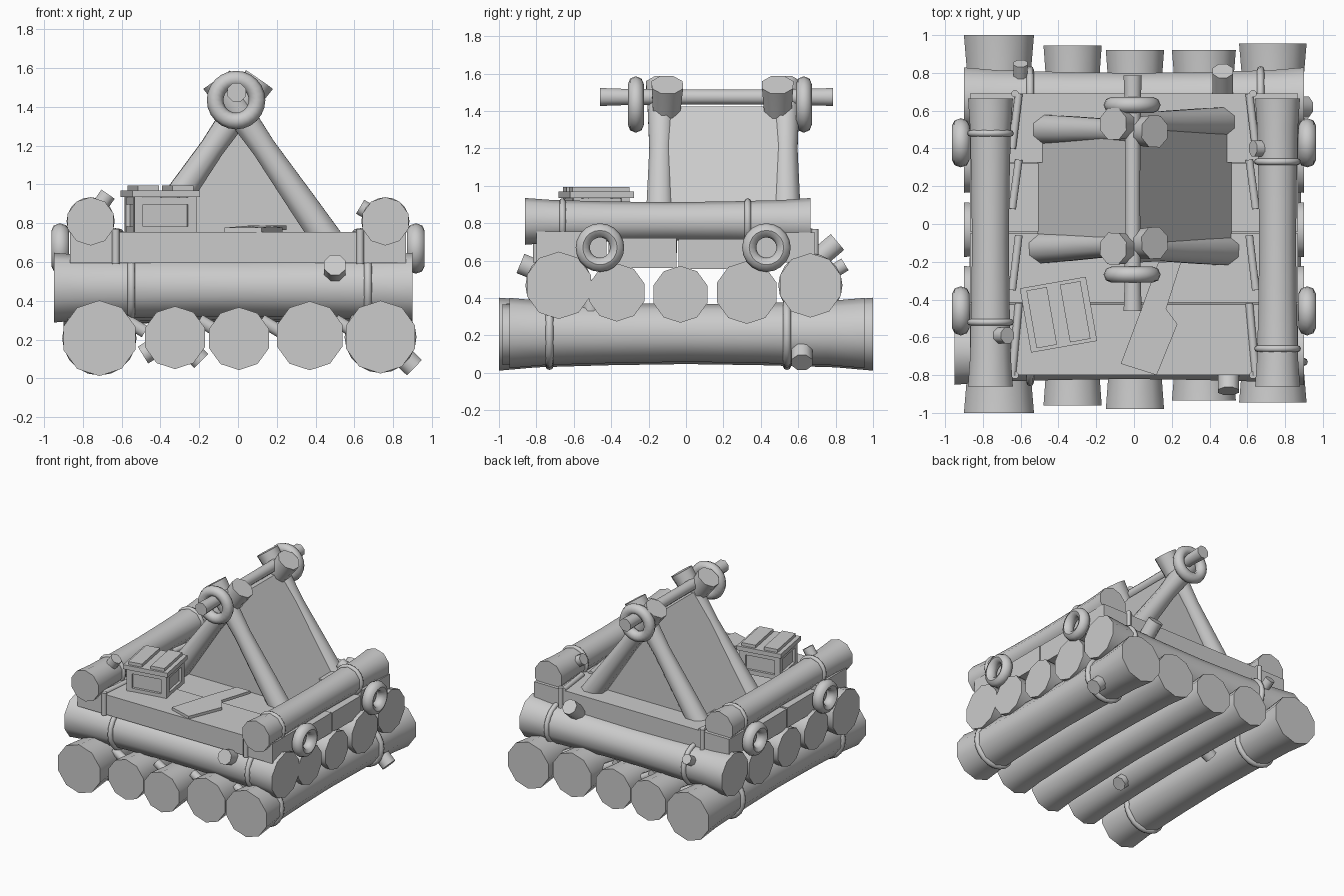
import bpy, bmesh, math
from mathutils import Vector, Matrix

if "Cube" in bpy.data.objects:
    bpy.data.objects.remove(bpy.data.objects["Cube"])

mat = bpy.data.materials.new("plain_grey")
mat.use_nodes = True
GREY = (0.6, 0.6, 0.6, 1)
mat.diffuse_color = GREY
mat.node_tree.nodes["Principled BSDF"].inputs["Base Color"].default_value = GREY
parts = []


def finish(name, bm):
    bmesh.ops.recalc_face_normals(bm, faces=bm.faces)
    me = bpy.data.meshes.new(name)
    bm.to_mesh(me)
    bm.free()
    me.materials.append(mat)
    ob = bpy.data.objects.new(name, me)
    bpy.context.collection.objects.link(ob)
    parts.append(ob)
    return ob


def aim(direction):
    return Vector(direction).to_track_quat('Z', 'Y').to_matrix().to_4x4()


WAIST = ((0, 1), (.1, .91), (.3, .85), (.5, .82), (.7, .85), (.9, .91), (1, 1))
STRAIGHT = ((0, 1), (1, 1))


def pole(name, a, b, r, sides=10, profile=WAIST):
    """Round timber from a to b, its radius following the profile."""
    a, b = Vector(a), Vector(b)
    turn = aim(b - a)
    bm = bmesh.new()
    rings = []
    for t, k in profile:
        c = a.lerp(b, t)
        ring = []
        for i in range(sides):
            u = math.tau * (i + .5) / sides
            ring.append(bm.verts.new(c + turn @ Vector((r * k * math.cos(u), r * k * math.sin(u), 0))))
        rings.append(ring)
    for lo, hi in zip(rings, rings[1:]):
        for i in range(sides):
            j = (i + 1) % sides
            bm.faces.new((lo[i], lo[j], hi[j], hi[i]))
    bm.faces.new(rings[0])
    bm.faces.new(rings[-1])
    return finish(name, bm)


def ring(name, centre, axis, major, minor, depth=1, seg=20):
    """Torus about an axis, stretched along it by depth."""
    bpy.ops.mesh.primitive_torus_add(major_radius=major, minor_radius=minor,
                                     major_segments=seg, minor_segments=8)
    ob = bpy.context.object
    ob.name = name
    ob.data.transform(Matrix.Translation(centre) @ aim(axis) @ Matrix.Diagonal((1, 1, depth, 1)))
    ob.data.materials.append(mat)
    parts.append(ob)


def box(name, centre, size, yaw=0, origin=(0, 0, 0)):
    bm = bmesh.new()
    bmesh.ops.create_cube(bm, size=1)
    bm.transform(Matrix.Translation(origin) @ Matrix.Rotation(yaw, 4, 'Z')
                 @ Matrix.Translation(centre) @ Matrix.Diagonal((*size, 1)))
    return finish(name, bm)


def extrude(name, outline, offset):
    """Solid from a flat outline pushed along an offset."""
    bm = bmesh.new()
    face = bm.faces.new([bm.verts.new(p) for p in outline])
    out = bmesh.ops.extrude_face_region(bm, geom=[face])["geom"]
    bmesh.ops.translate(bm, verts=[v for v in out if isinstance(v, bmesh.types.BMVert)], vec=offset)
    return finish(name, bm)


# Bottom logs, front to back
for i, (x, z, r, y0, y1) in enumerate((
        (-.715, .207, .195, -1, 1), (-.325, .21, .162, -.96, .945), (.005, .205, .162, -.98, .92),
        (.37, .22, .178, -.935, .92), (.735, .213, .188, -.945, .955))):
    pole(f"bottom_log_{i}", (x, y0, z), (x, y1, z), r)
    if i in (0, 4):
        for y in (-.73, .54):
            ring(f"bottom_log_band_{i}", (x, y, z), (0, 1, 0), r * .87, .022)

# Cross logs, side to side
for i, (y, z, r) in enumerate(((-.68, .468, .18), (-.37, .43, .155), (-.03, .42, .152),
                               (.325, .43, .168), (.665, .468, .172))):
    pole(f"cross_log_{i}", (-.95 if i == 0 else -.9, y, z), (.9, y, z), r)
    if i in (0, 4):
        for x in (-.55, .67):
            ring(f"cross_log_band_{i}", (x, y, z), (1, 0, 0), r * .88, .02)

# Deck planks
for i, (y0, y1, top) in enumerate(((-.8, -.425, .755), (-.415, -.05, .72),
                                   (-.04, .32, .715), (.325, .69, .75))):
    box(f"deck_plank_{i}", (0, (y0 + y1) / 2, top - .08), (1.735, y1 - y0, .16))

# Side logs with rope bands, lashings and hanging rings
for s, name, bands in ((-1, "right", (-.52, .48)), (1, "left", (-.66, .33))):
    x = .76 * s
    pole(f"{name}_side_log", (x, -.86, .81), (x, .665, .81), .125)
    for y in bands:
        ring(f"{name}_side_band", (x, y, .81), (0, 1, 0), .106, .018)
    for y in (-.46, .43):
        ring(f"{name}_hanging_ring", (.917 * s, y, .67), (1, 0, 0), .092, .038, 1.2)
    for y0, y1 in ((-.8, -.42), (-.35, -.06), (.08, .34), (.4, .69)):
        pole(f"{name}_lashing", (.645 * s, y0, .755), (.61 * s, y1, .75), .022, 8, STRAIGHT)
    for y in (-.8, .69):
        pole(f"{name}_lashing_drop", (.63 * s, y, .59), (.63 * s, y, .77), .02, 8, STRAIGHT)

# Frame legs crossing under the ridge
LEG = ((0, 1), (.25, .92), (.6, .78), (.85, .92), (1, 1.05))
for end, ys, tops in (("front", (-.13, -.14), (-.1, -.13)), ("back", (.5, .54), (.49, .53))):
    for s, side, yb, yt in ((-1, "right", ys[0], tops[0]), (1, "left", ys[1], tops[1])):
        pole(f"{end}_{side}_leg", (.5 * s, yb, .66), (-.11 * s, yt, 1.54), .086, 8, LEG)

# Ridge pole with end rings
pole("ridge_pole", (-.007, -.46, 1.475), (-.007, .785, 1.475), .052, 8)
for y in (-.268, .63):
    ring("ridge_ring", (-.01, y, 1.435), (0, 1, 0), .108, .043, 1, 24)

# Canvas shelter
extrude("canvas_shelter", [(-.51, -.1, .71), (.52, -.1, .71), (.03, -.1, 1.425), (-.03, -.1, 1.425)],
        (0, .6, 0))

# Crate with framed sides, lid and slats
at, yaw = (-.4, -.48, 0), math.radians(10)
box("crate_body", (0, 0, .835), (.28, .26, .19), yaw, at)
for s in (-1, 1):
    for t in (-1, 1):
        box("crate_post", (.14 * s, .13 * t, .845), (.045, .045, .19), yaw, at)
    for z in (.765, .915):
        box("crate_rail_x", (0, .135 * s, z), (.28, .03, .035), yaw, at)
        box("crate_rail_y", (.145 * s, 0, z), (.03, .26, .035), yaw, at)
    box("crate_slat", (.09 * s, 0, .98), (.11, .31, .028), yaw, at)
box("crate_lid", (0, 0, .952), (.355, .345, .035), yaw, at)

# Loose board lying on the deck
extrude("loose_board", [(-.07, -.74, .755), (.12, -.8, .755), (.23, -.53, .755), (.17, -.45, .765),
                        (.25, -.2, .765), (.13, -.2, .765), (.05, -.42, .765)], (0, 0, .022))

# Cut branch stubs
for i, (a, b, r) in enumerate((
        ((.5, -.75, .53), (.5, -.885, .585), .06),
        ((.47, .68, .59), (.47, .81, .7), .06),
        ((.78, .62, .18), (.91, .62, .055), .06),
        ((-.36, .3, .2), (-.49, .3, .12), .055),
        ((-.3, -.4, .2), (-.19, -.4, .09), .055),
        ((.8, -.51, .3), (.8, -.51, .46), .045),
        ((-.74, -.59, .85), (-.67, -.59, .95), .045),
        ((.74, .4, .82), (.63, .4, .885), .045),
        ((-.6, .72, .5), (-.6, .85, .58), .04))):
    pole(f"branch_stub_{i}", a, b, r, 8, STRAIGHT)

# Rope knots between the layers
for x in (-.53, -.15, .17, .55):
    for y in (-.83, .8):
        pole("rope_knot", (x - .05, y * .9, .3), (x + .05, y * .9, .24), .035, 8, STRAIGHT)

# Smooth round sides, crisp ends
bpy.ops.object.select_all(action='DESELECT')
for ob in parts:
    ob.select_set(True)
bpy.context.view_layer.objects.active = parts[0]
bpy.ops.object.shade_smooth_by_angle(angle=math.radians(46))
